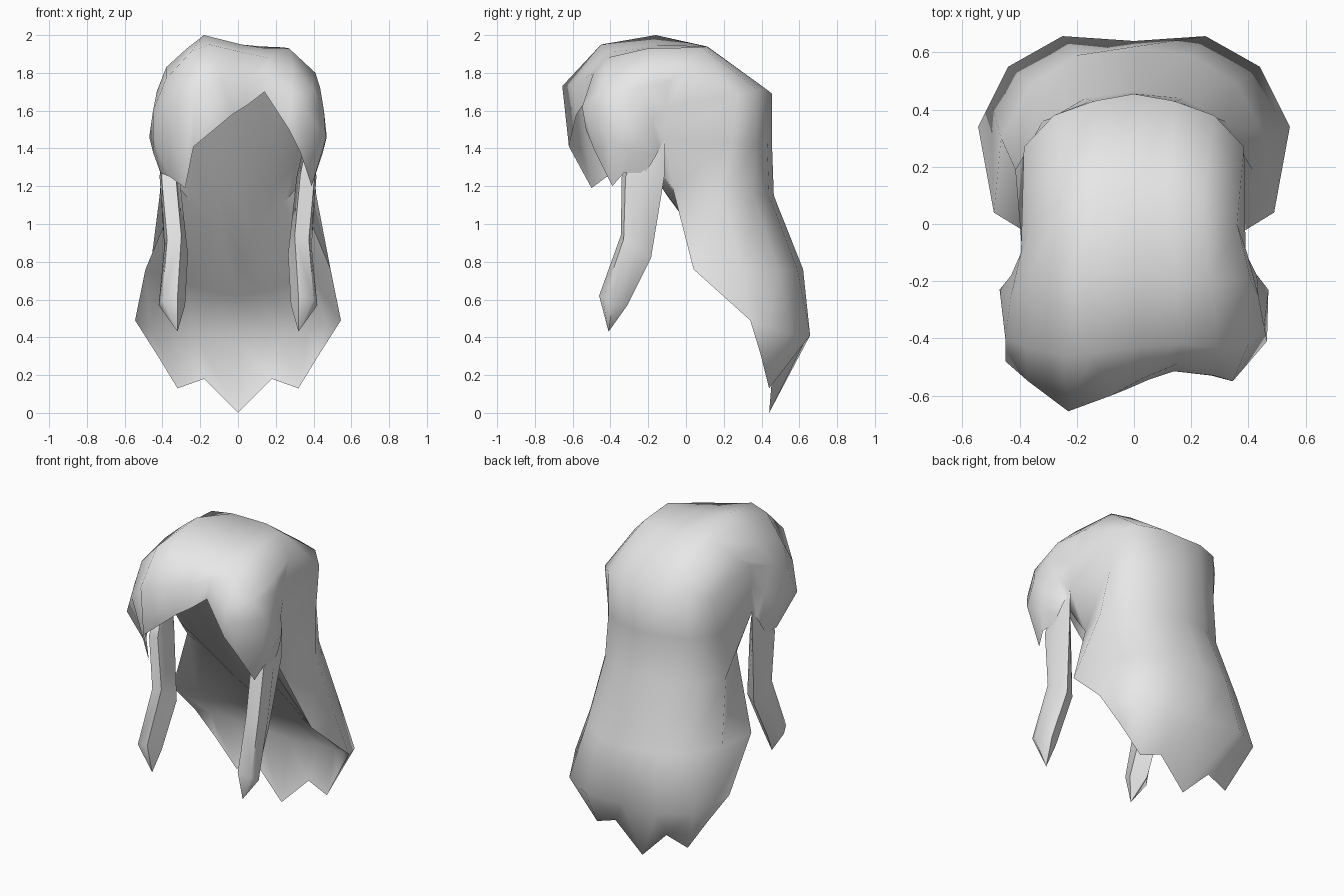
import bpy, bmesh, math

if "Cube" in bpy.data.objects:
    bpy.data.objects.remove(bpy.data.objects["Cube"])

grey = bpy.data.materials.new("light_grey")
grey.diffuse_color = (0.8, 0.8, 0.8, 1)
grey.use_nodes = True
grey.node_tree.nodes["Principled BSDF"].inputs["Base Color"].default_value = (0.8, 0.8, 0.8, 1)


def flip(p):
    return (-p[0], p[1], p[2])


def full(half):
    """Mirror a half row that starts on the centre line."""
    return [flip(p) for p in reversed(half[1:])] + list(half)


class Shell:
    """Mesh built from grids of points; equal points are welded."""

    def __init__(self):
        self.bm = bmesh.new()
        self.points = {}

    def vert(self, p):
        key = tuple(round(c, 4) for c in p)
        if key not in self.points:
            self.points[key] = self.bm.verts.new(key)
        return self.points[key]

    def face(self, pts):
        vs = list(dict.fromkeys(self.vert(p) for p in pts))
        if len(vs) > 2 and not self.bm.faces.get(vs):
            self.bm.faces.new(vs)

    def grid(self, rows, closed=False):
        for a, b in zip(rows, rows[1:]):
            n = len(a)
            for i in range(n if closed else n - 1):
                j = (i + 1) % n
                self.face([a[i], a[j], b[j], b[i]])

    def finish(self, name):
        bmesh.ops.recalc_face_normals(self.bm, faces=self.bm.faces[:])
        mesh = bpy.data.meshes.new(name)
        self.bm.to_mesh(mesh)
        self.bm.free()
        mesh.materials.append(grey)
        ob = bpy.data.objects.new(name, mesh)
        bpy.context.collection.objects.link(ob)
        bpy.ops.object.select_all(action='DESELECT')
        ob.select_set(True)
        bpy.context.view_layer.objects.active = ob
        bpy.ops.object.shade_smooth_by_angle(angle=math.radians(58))


# Outer back hair: half rows from the centre of the back to the front edge
outer = [
    [(0, .12, 1.935), (.12, .11, 1.94), (.24, .08, 1.935), (.36, 0, 1.82), (.395, -.10, 1.75)],
    [(0, .455, 1.69), (.14, .43, 1.71), (.28, .38, 1.71), (.385, .27, 1.68), (.39, -.10, 1.62)],
    [(0, .455, 1.43), (.15, .43, 1.43), (.29, .37, 1.43), (.385, .24, 1.43), (.39, -.11, 1.45)],
    [(0, .465, 1.15), (.17, .44, 1.15), (.32, .36, 1.15), (.415, .19, 1.15), (.31, -.07, 1.19)],
    [(0, .62, .76), (.20, .59, .76), (.36, .49, .76), (.465, .30, .76), (.49, .04, .76)],
    [(0, .64, .40), (.25, .657, .41), (.44, .55, .42), (.50, .43, .455), (.545, .34, .49)],
    [(0, .44, 0), (.18, .455, .18), (.32, .44, .13), (.43, .395, .31), (.545, .34, .49)],
]

# Inner side: sheet behind the fringe, pointed ledge, then the underside down to the tips
inner = [
    [(0, -.50, 1.74), (.10, -.48, 1.75), (.20, -.45, 1.73), (.32, -.38, 1.66), (.40, -.16, 1.52)],
    [(0, -.10, 1.15), (.10, -.12, 1.18), (.20, -.14, 1.22), (.30, -.15, 1.29), outer[2][-1]],
    [(0, .15, .81), (.08, .09, .91), (.16, .04, 1.01), (.24, -.02, 1.11), outer[3][-1]],
    [(0, .34, .62), (.13, .31, .64), (.27, .25, .68), (.39, .15, .72), outer[4][-1]],
    [(0, .51, .38), (.22, .51, .40), (.37, .45, .43), (.47, .39, .465), outer[5][-1]],
    outer[6],
]

# Fringe columns, each running from the crown forward and down to the hem
temple = [
    [(.40, -.14, 1.40), (.41, -.16, 1.36), (.415, -.19, 1.31), (.41, -.22, 1.27)],
    [(.43, -.18, 1.55), (.47, -.23, 1.46), (.45, -.30, 1.38), (.41, -.33, 1.27)],
]
left_sweep = [
    [(.435, -.25, 1.72), (.455, -.36, 1.60), (.465, -.41, 1.45), (.39, -.39, 1.20)],
    [(.41, -.20, 1.80), (.40, -.42, 1.72), (.345, -.55, 1.62), (.33, -.48, 1.38)],
    [(.27, -.20, 1.93), (.29, -.43, 1.83), (.28, -.53, 1.68), (.27, -.53, 1.50)],
    [(.15, -.20, 1.93), (.16, -.42, 1.88), (.15, -.49, 1.80), (.14, -.515, 1.70)],
]
right_sweep = [
    [(.02, -.18, 1.95), (.02, -.43, 1.91), (.03, -.54, 1.77), (.05, -.545, 1.63)],
    [(-.18, -.16, 2.0), (-.15, -.45, 1.95), (-.08, -.60, 1.74), (-.03, -.58, 1.58)],
    [(-.27, -.18, 1.93), (-.25, -.46, 1.91), (-.23, -.655, 1.73), (-.235, -.62, 1.41)],
    [(-.38, -.20, 1.83), (-.38, -.43, 1.77), (-.37, -.55, 1.60), (-.28, -.50, 1.19)],
    [(-.43, -.25, 1.70), (-.45, -.40, 1.60), (-.45, -.48, 1.45), (-.36, -.42, 1.25)],
]
columns = temple + left_sweep + right_sweep + [[flip(p) for p in c] for c in reversed(temple)]
side = [outer[2][-1], outer[1][-1]] + outer[0][::-1]
crown = side + [flip(p) for p in side[-2::-1]]

hair = Shell()
hair.grid([full(r) for r in outer])
hair.grid([full(r) for r in inner])
hair.grid([[top] + col for top, col in zip(crown, columns)])
hair.finish("hair_cap")

# Side locks: five-sided rings (front outer, outer, back, inner, front inner) ending in a tip
tip = (.32, -.41, .43)
lock = [
    [(.39, -.27, 1.36), (.405, -.20, 1.38), (.388, -.11, 1.45), (.34, -.18, 1.38), (.35, -.28, 1.36)],
    [(.405, -.32, 1.25), (.415, -.23, 1.25), (.39, -.115, 1.25), (.31, -.20, 1.25), (.33, -.34, 1.26)],
    [(.375, -.33, .92), (.39, -.26, .88), (.35, -.185, .82), (.265, -.24, .84), (.30, -.345, .94)],
    [(.40, -.44, .60), (.42, -.39, .57), (.36, -.31, .57), (.28, -.37, .57), (.32, -.46, .62)],
    [tip] * 5,
]
for name, place in (("left_lock", lambda p: p), ("right_lock", flip)):
    strand = Shell()
    rings = [[place(p) for p in ring] for ring in lock]
    strand.grid(rings, closed=True)
    strand.face(rings[0])
    strand.finish(name)
